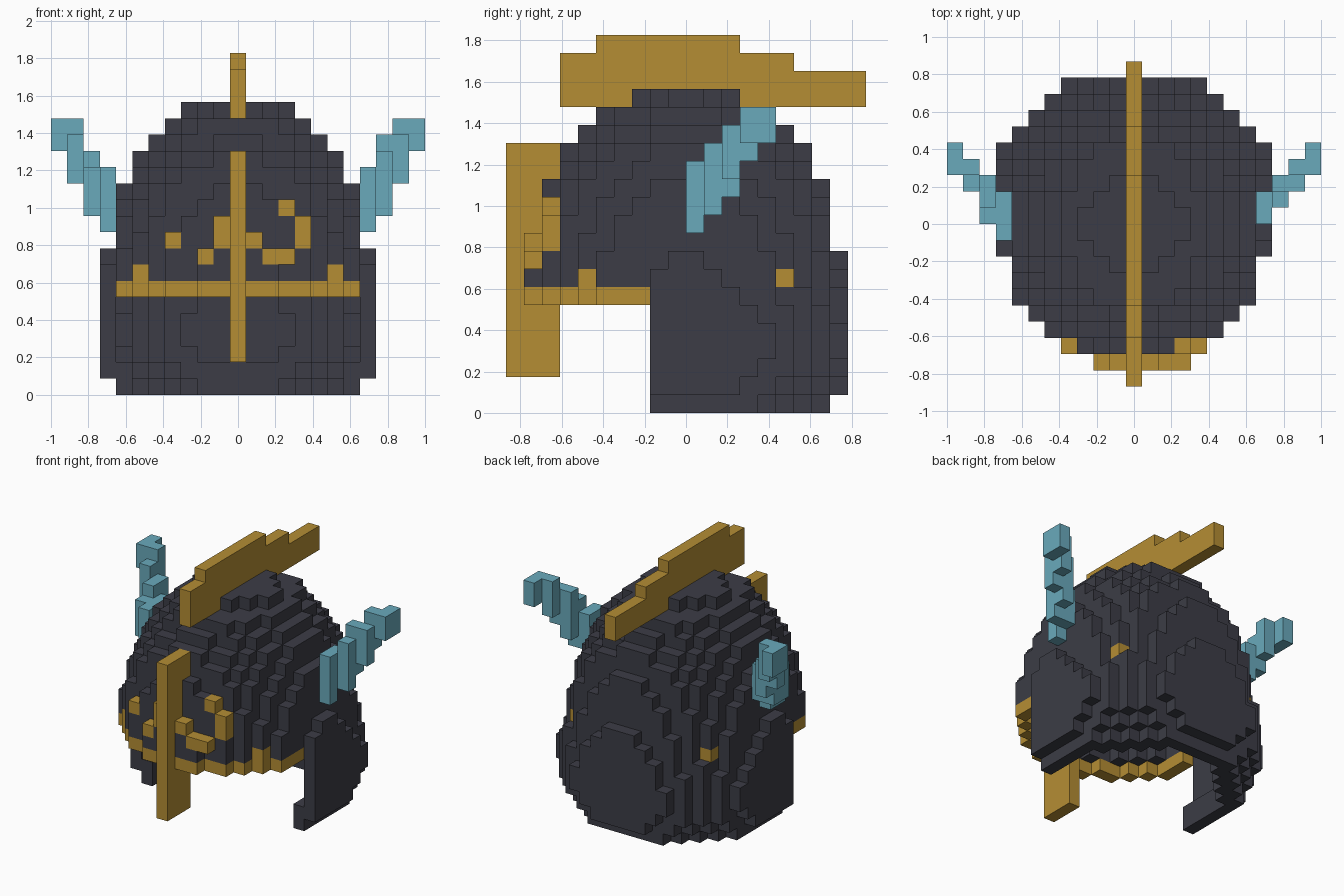
import bpy, bmesh
from mathutils import Vector

if "Cube" in bpy.data.objects:
    bpy.data.objects.remove(bpy.data.objects["Cube"])

V = 2 / 23  # edge of one block


def material(name, rgb):
    m = bpy.data.materials.new(name)
    m.diffuse_color = (*rgb, 1)
    m.use_nodes = True
    m.node_tree.nodes["Principled BSDF"].inputs["Base Color"].default_value = m.diffuse_color
    return m


DARK = material("dark iron", (0.045, 0.046, 0.061))
GOLD = material("old gold", (0.46, 0.27, 0.034))
TEAL = material("teal horn", (0.142, 0.4, 0.5))

DIRS = [Vector(d) for d in ((1, 0, 0), (-1, 0, 0), (0, 1, 0), (0, -1, 0), (0, 0, 1), (0, 0, -1))]
# Face and edge neighbours of a block
NEAR = [(a, b, c) for a in (-1, 0, 1) for b in (-1, 0, 1) for c in (-1, 0, 1)
        if 0 < abs(a) + abs(b) + abs(c) < 3]


def block(xs, ys, zs):
    """Cells in inclusive ranges; x cell 0 is centred, y cell 0 starts at y = 0."""
    return {(i, j, k) for i in range(xs[0], xs[1] + 1)
            for j in range(ys[0], ys[1] + 1) for k in range(zs[0], zs[1] + 1)}


def build(name, cells, mat):
    """Skin a set of cells with its outer faces only."""
    bm = bmesh.new()
    verts = {}
    for c in sorted(cells):
        for d in DIRS:
            if tuple(int(a + b) for a, b in zip(c, d)) in cells:
                continue
            axis = [n for n in range(3) if d[n]][0]
            u, w = Vector(), Vector()
            u[(axis + 1) % 3] = 0.5
            w[(axis + 2) % 3] = 0.5
            if d[axis] < 0:
                u, w = w, u
            mid = Vector(c) + d * 0.5
            ring = []
            for p in (mid - u - w, mid + u - w, mid + u + w, mid - u + w):
                key = tuple(round(2 * q) for q in p)
                if key not in verts:
                    verts[key] = bm.verts.new((p.x * V, (p.y + 0.5) * V, (p.z + 0.5) * V))
                ring.append(verts[key])
            bm.faces.new(ring)
    me = bpy.data.meshes.new(name)
    bm.to_mesh(me)
    bm.free()
    me.materials.append(mat)
    ob = bpy.data.objects.new(name, me)
    bpy.context.collection.objects.link(ob)
    return ob


# Half width of the dome for each layer, from the bottom up
RADII = [7.1, 7.85, 8.2, 8.45, 8.42, 8.25, 7.95, 7.7, 7.55, 7.4, 7.2, 6.95, 6.6, 6.15, 5.6, 4.75, 3.85, 2.6]


def inside(i, j, k):
    k = max(k, 0)
    if k >= len(RADII):
        return False
    rx = RADII[k]
    ry = rx + (0.5 if k < 17 else -0.2)
    x = max(abs(i) - 0.5, 0)
    y = j if j >= 0 else -j - 1
    return (x / rx) ** 2 + (y / ry) ** 2 < 1


def on_shell(i, j, k):
    return inside(i, j, k) and not all(inside(i + a, j + b, k + c) for a, b, c in NEAR)


# Gold nose guard and crest
nose_guard = block((0, 0), (-10, -8), (2, 14))
crest = (block((0, 0), (-7, 9), (17, 18)) | block((0, 0), (-7, 5), (19, 19))
         | block((0, 0), (-5, 2), (20, 20)))

# Gold brow band under the open front
brow_band = {(i, j, 6) for i, j, k in block((-8, 8), (-9, -3), (7, 7))
             if inside(i, j, 7) and not all(
                 inside(i + a, j + b, 7) for a, b in ((1, 0), (-1, 0), (0, 1), (0, -1)))}
brow_band -= nose_guard

# Gold rivets and face ornament
rivets = {(s * 6, j, 7) for s in (-1, 1) for j in (-6, 5)}
ornament = {(-4, -8, 9), (-2, -9, 8), (-1, -9, 9), (-1, -9, 10), (1, -9, 9),
            (2, -9, 8), (3, -9, 8), (4, -8, 9), (4, -8, 10), (3, -8, 11)}
gold = nose_guard | crest | brow_band | rivets | ornament

# Hollow dark dome, open below the brow at the front
dome = {c for c in block((-8, 8), (-9, 8), (0, 17))
        if on_shell(*c) and (c[1] >= -2 or c[2] >= 7)} - gold

# Stepped horns sweeping out, back and up
horn = (block((8, 8), (0, 0), (10, 13)) | block((8, 8), (1, 1), (11, 13))
        | block((9, 9), (1, 1), (11, 14)) | block((9, 9), (2, 2), (12, 15))
        | block((10, 10), (2, 2), (13, 15)) | block((10, 10), (3, 3), (14, 16))
        | block((11, 11), (3, 4), (15, 16)))
left_horn = {(-i, j, k) for i, j, k in horn if not (i == 9 and k == 15)}
left_horn |= block((-8, -8), (-1, -1), (10, 13)) | block((-9, -9), (0, 0), (11, 13))

build("helmet_dome", dome, DARK)
build("nose_guard", nose_guard, GOLD)
build("crest", crest, GOLD)
build("brow_band", brow_band, GOLD)
build("rivets", rivets, GOLD)
build("face_ornament", ornament, GOLD)
build("right_horn", horn, TEAL)
build("left_horn", left_horn, TEAL)
